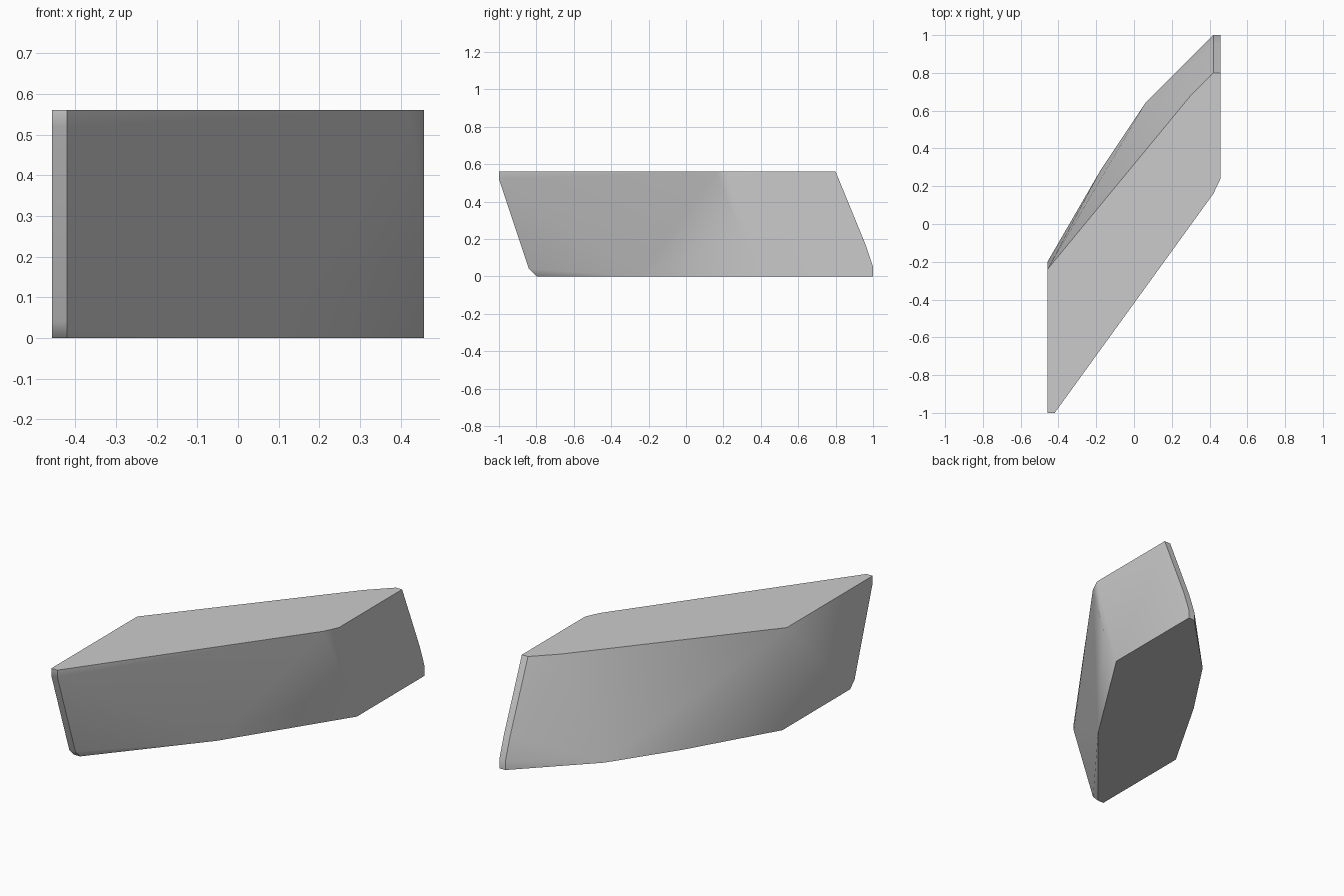
import bpy
import bmesh
import math

cube = bpy.data.objects.get("Cube")
if cube:
    bpy.data.objects.remove(cube, do_unlink=True)

SIDE = 0.458      # half width of the block
CUT = 0.42        # where the narrow end facets start
HEIGHT = 0.56


def grey_stone():
    """Plain flat grey material."""
    colour = (0.6, 0.6, 0.6, 1)
    mat = bpy.data.materials.new("stone grey")
    mat.use_nodes = True
    mat.diffuse_color = colour
    mat.node_tree.nodes["Principled BSDF"].inputs["Base Color"].default_value = colour
    return mat


def at_height(outline, z):
    return [(x, y, z) for x, y in outline]


def end_facet(sign, profile):
    """Points of a narrow end strip, following a (y, z) profile."""
    return [(sign * x, y, z) for x in (CUT, SIDE) for y, z in profile]


# Outlines of the flat top and the flat base
top = [(CUT, 0.16), (SIDE, 0.24), (0.3, 0.68), (-SIDE, -0.24)]
base = [(0.06, 0.64), (-0.18, 0.28), (-SIDE, -0.2), (0.04, -0.25), (SIDE, 0.4)]

# Leaning profiles of the front and back ends
front_end = [(-1, HEIGHT), (-1, 0.52), (-0.84, 0.04), (-0.8, 0)]
back_end = [(0.8, HEIGHT), (0.96, 0.17), (1, 0.05), (1, 0)]

# Slight bulges on the front face and its corner
bulges = [(SIDE, 0.29, 0.24), (0.33, 0.13, 0.18)]

points = (at_height(top, HEIGHT) + at_height(base, 0)
          + end_facet(-1, front_end) + end_facet(1, back_end) + bulges)

# Wrap all outlines in one faceted stone block
bm = bmesh.new()
for p in points:
    bm.verts.new(p)
hull = bmesh.ops.convex_hull(bm, input=bm.verts[:])
spare = {g for g in hull["geom_interior"] + hull["geom_unused"]
         if isinstance(g, bmesh.types.BMVert)}
bmesh.ops.delete(bm, geom=list(spare), context="VERTS")
bmesh.ops.dissolve_limit(bm, angle_limit=math.radians(0.5),
                         verts=bm.verts[:], edges=bm.edges[:])
bmesh.ops.recalc_face_normals(bm, faces=bm.faces[:])

mesh = bpy.data.meshes.new("stone_block")
bm.to_mesh(mesh)
bm.free()
mesh.materials.append(grey_stone())

block = bpy.data.objects.new("stone_block", mesh)
bpy.context.collection.objects.link(block)

# Soft shading over the shallow bends, crisp main edges
bpy.ops.object.select_all(action="DESELECT")
block.select_set(True)
bpy.context.view_layer.objects.active = block
bpy.ops.object.shade_smooth_by_angle(angle=math.radians(40))
weighted = block.modifiers.new("even_normals", "WEIGHTED_NORMAL")
weighted.keep_sharp = True
